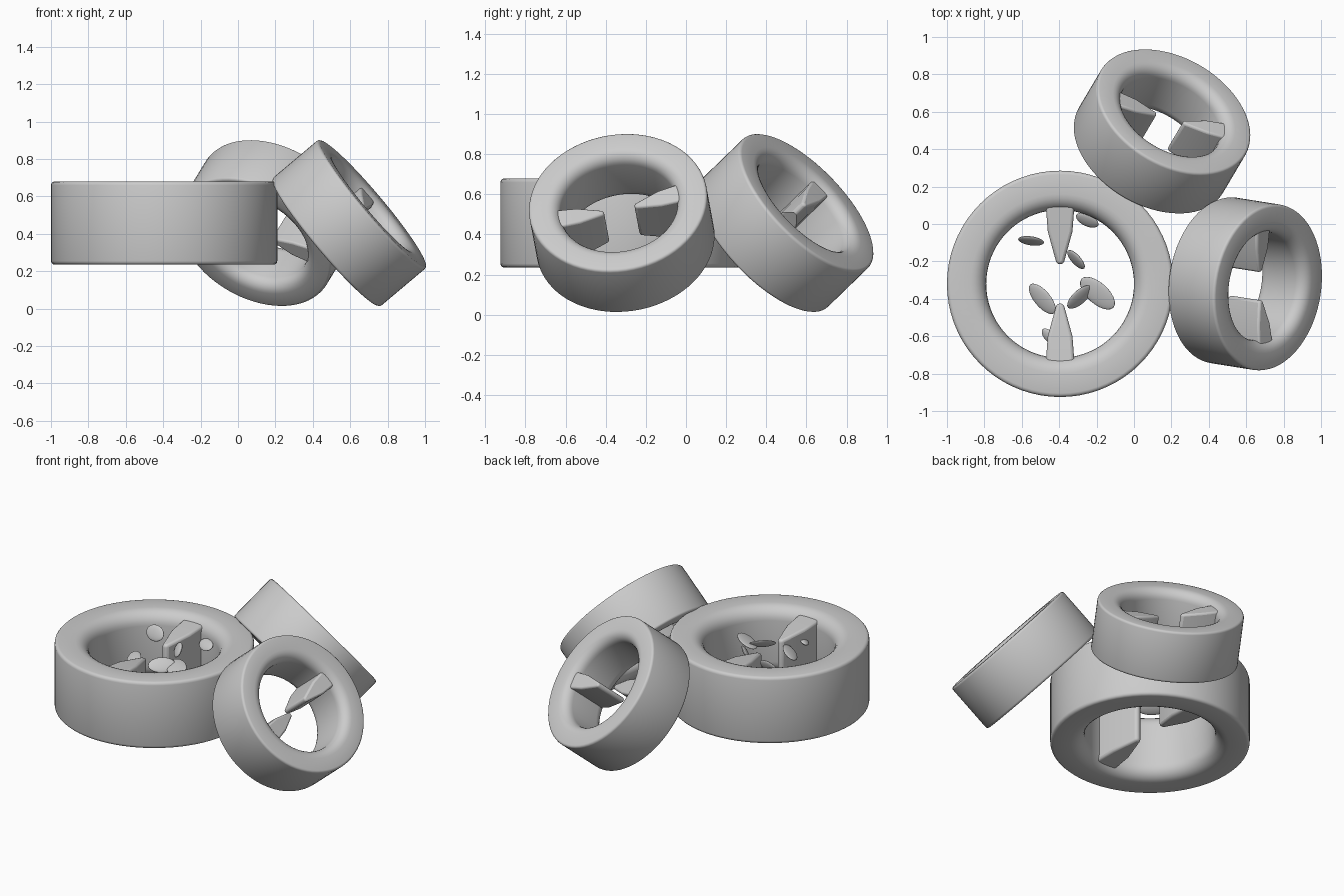
import bpy, bmesh, math
from mathutils import Vector, Matrix, Euler

if "Cube" in bpy.data.objects:
    bpy.data.objects.remove(bpy.data.objects["Cube"])


def finish(bm, name, mat, angle=40, bevel=0):
    bmesh.ops.recalc_face_normals(bm, faces=bm.faces)
    me = bpy.data.meshes.new(name)
    bm.to_mesh(me)
    bm.free()
    ob = bpy.data.objects.new(name, me)
    bpy.context.collection.objects.link(ob)
    ob.matrix_world = mat
    if bevel:
        m = ob.modifiers.new("soft_edges", 'BEVEL')
        m.width, m.segments, m.limit_method = bevel, 3, 'ANGLE'
    bpy.ops.object.select_all(action='DESELECT')
    ob.select_set(True)
    bpy.context.view_layer.objects.active = ob
    bpy.ops.object.shade_smooth_by_angle(angle=math.radians(angle))
    return ob


def ring(name, mat):
    # lathed thick band: wide rounding on the bore, tight rounding outside
    H, RO, RI = 0.2225, 0.605, 0.395
    half = []
    for cx, cz, r, a0, a1, n in ((RO - 0.02, H - 0.02, 0.02, 0, 90, 3),
                                 (RI + 0.085, H - 0.085, 0.085, 90, 180, 6)):
        for i in range(n + 1):
            a = math.radians(a0 + (a1 - a0) * i / n)
            half.append((cx + r * math.cos(a), cz + r * math.sin(a)))
    prof = half + [(r, -z) for r, z in reversed(half)]
    bm = bmesh.new()
    N = 72
    loops = [[bm.verts.new((r * math.cos(t), r * math.sin(t), z)) for r, z in prof]
             for t in (2 * math.pi * i / N for i in range(N))]
    for i in range(N):
        a, b = loops[i], loops[(i + 1) % N]
        for j in range(len(prof)):
            k = (j + 1) % len(prof)
            bm.faces.new((a[j], b[j], b[k], a[k]))
    return finish(bm, name, mat, 45)


def tooth(name, mat, side):
    # inward blade: (half width, radius, half height) stations to a narrow tip
    bm = bmesh.new()
    secs = []
    for w, r, h in ((0.078, 0.44, 0.19), (0.066, 0.28, 0.175), (0.018, 0.105, 0.15)):
        secs.append([bm.verts.new((x * w, side * r, z * h))
                     for x, z in ((-1, -1), (1, -1), (1, 1), (-1, 1))])
    for a, b in zip(secs, secs[1:]):
        for j in range(4):
            k = (j + 1) % 4
            bm.faces.new((a[j], a[k], b[k], b[j]))
    bm.faces.new(secs[0])
    bm.faces.new(secs[-1])
    return finish(bm, name, mat, 40, 0.016)


def grinder(name, centre, axis, across, scale):
    z = Vector(axis).normalized()
    y = Vector(across)
    y = (y - z * y.dot(z)).normalized()
    x = y.cross(z)
    rot = Matrix((x, y, z)).transposed().to_4x4()
    mat = Matrix.Translation(centre) @ rot @ Matrix.Scale(scale, 4)
    ring(name + "_ring", mat)
    tooth(name + "_tooth_back", mat, 1)
    tooth(name + "_tooth_front", mat, -1)


# one flat ring and two smaller ones leaning on it
grinder("large", (-0.395, -0.32, 0.457), (0, 0, 1), (0, 1, 0), 1)
grinder("right", (0.595, -0.32, 0.457), (0.76, -0.12, 0.64), (-0.03, 0.97, 0.2), 0.74)
grinder("rear", (0.15, 0.495, 0.457), (0.39, 0.66, 0.64), (-0.53, 0.16, 0.16), 0.74)

# loose flakes: centre, length, width, tilt, heading (degrees)
flakes = [
    ((-0.55, -0.09, 0.60), 0.14, 0.10, 65, -8),
    ((-0.25, 0.02, 0.56), 0.13, 0.08, 40, -25),
    ((-0.31, -0.19, 0.59), 0.13, 0.09, 60, -48),
    ((-0.49, -0.40, 0.56), 0.20, 0.10, 30, -50),
    ((-0.29, -0.39, 0.57), 0.17, 0.10, 45, 42),
    ((-0.195, -0.37, 0.57), 0.23, 0.12, 20, -42),
    ((-0.455, -0.60, 0.55), 0.10, 0.06, 30, -50),
]
for i, (c, ln, w, tilt, head) in enumerate(flakes):
    bm = bmesh.new()
    bmesh.ops.create_uvsphere(bm, u_segments=24, v_segments=12, radius=0.5)
    rot = Euler((math.radians(tilt), 0, math.radians(head))).to_matrix().to_4x4()
    finish(bm, f"flake_{i + 1}",
           Matrix.Translation(c) @ rot @ Matrix.Diagonal((ln, w, 0.026, 1)), 60)
